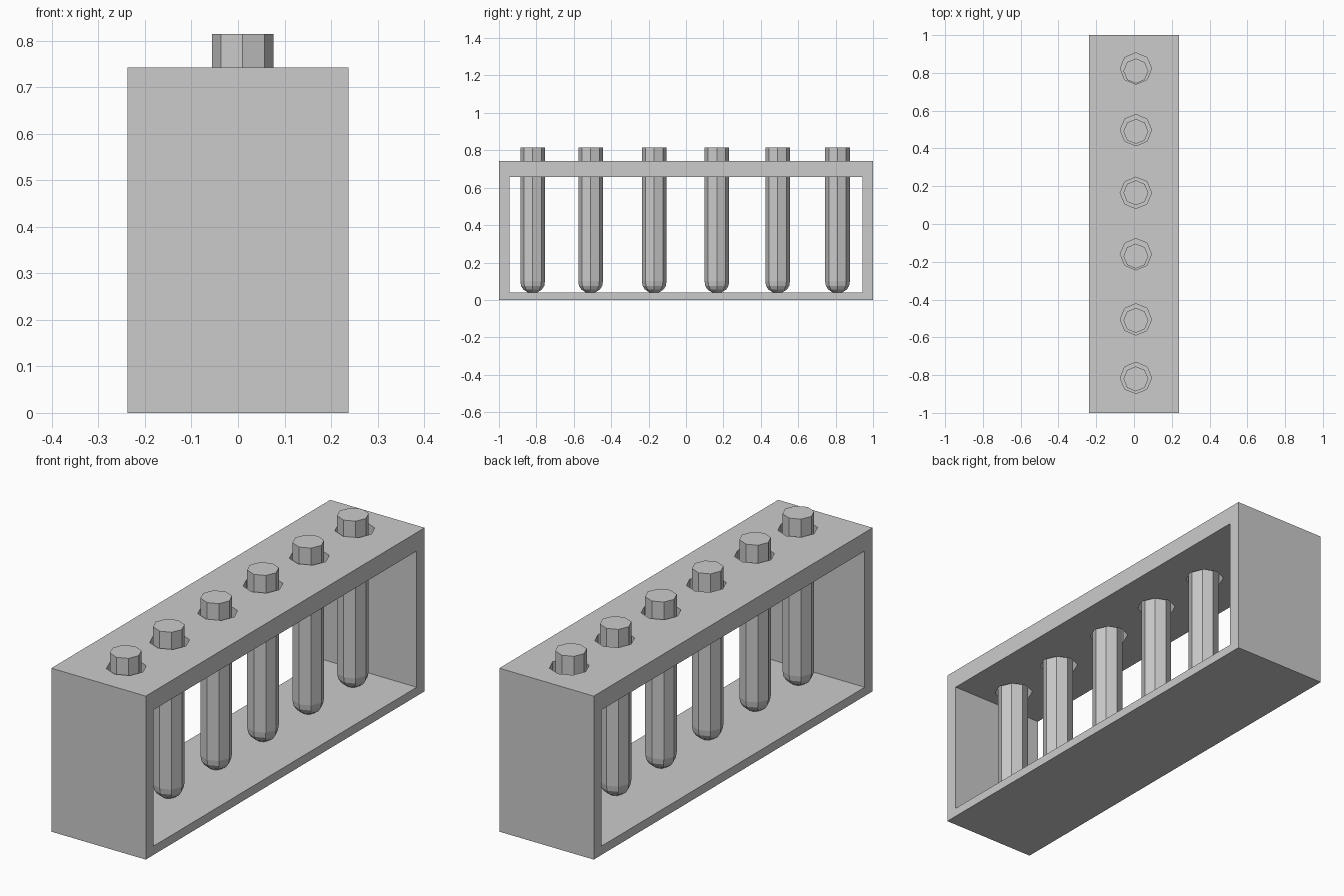
import bpy, bmesh
from math import cos, sin, tau

if "Cube" in bpy.data.objects:
    bpy.data.objects.remove(bpy.data.objects["Cube"])

X_OFF = 0.01
TUBE_Y = [-0.82, -0.51, -0.17, 0.165, 0.49, 0.81]
HOLE_Y = [-0.815, -0.505, -0.16, 0.165, 0.497, 0.823]
SIDES = 8


def make_object(name, bm):
    bmesh.ops.recalc_face_normals(bm, faces=bm.faces)
    mesh = bpy.data.meshes.new(name)
    bm.to_mesh(mesh)
    bm.free()
    ob = bpy.data.objects.new(name, mesh)
    bpy.context.collection.objects.link(ob)
    return ob


def box(name, x, y, z0, z1):
    bm = bmesh.new()
    bmesh.ops.create_cube(bm, size=1)
    for v in bm.verts:
        v.co = (v.co.x * 2 * x, v.co.y * 2 * y, z0 + (v.co.z + 0.5) * (z1 - z0))
    return make_object(name, bm)


def lathe(bm, profile, x, y):
    """Closed octagonal solid from (radius, height) pairs."""
    rings = [[bm.verts.new((x + r * cos(tau * i / SIDES), y + r * sin(tau * i / SIDES), z))
              for i in range(SIDES)] for r, z in profile]
    for a, b in zip(rings, rings[1:]):
        for i in range(SIDES):
            j = (i + 1) % SIDES
            bm.faces.new((a[i], a[j], b[j], b[i]))
    bm.faces.new(rings[0][::-1])
    bm.faces.new(rings[-1])


def cut(target, cutter):
    cutter.hide_render = True
    mod = target.modifiers.new("cut", 'BOOLEAN')
    mod.operation = 'DIFFERENCE'
    mod.solver = 'EXACT'
    mod.object = cutter
    bpy.context.view_layer.objects.active = target
    bpy.ops.object.modifier_apply(modifier=mod.name)
    bpy.data.objects.remove(cutter)


# Rack: one block with a wide window through it and holes in the top plate
rack = box("rack", 0.237, 1.0, 0.0, 0.742)
cut(rack, box("window_cutter", 0.4, 0.943, 0.04, 0.658))
bm = bmesh.new()
for y in HOLE_Y:
    lathe(bm, [(0.083, 0.6), (0.083, 0.8)], X_OFF, y)
cut(rack, make_object("hole_cutter", bm))

# Test tubes: octagonal rods with rounded bottoms
TUBE_PROFILE = [(0.025, 0.04), (0.05, 0.056), (0.062, 0.075), (0.066, 0.1), (0.066, 0.814)]
for n, y in enumerate(TUBE_Y, 1):
    bm = bmesh.new()
    lathe(bm, TUBE_PROFILE, X_OFF, y)
    make_object(f"test_tube_{n}", bm)
